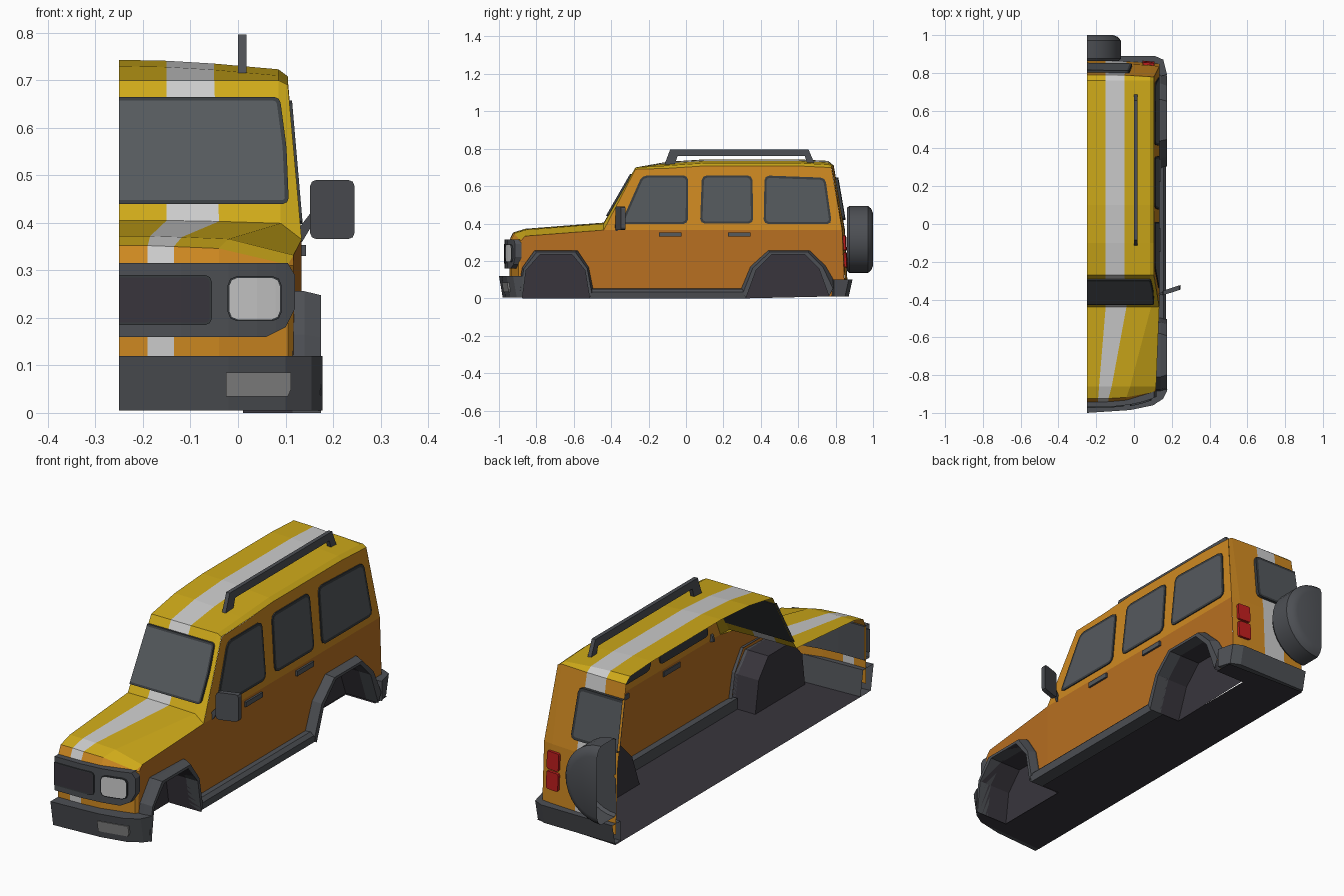
import bpy, bmesh, math
from mathutils import Vector

if "Cube" in bpy.data.objects:
    bpy.data.objects.remove(bpy.data.objects["Cube"])

CUT = -0.25  # the model is one half of a car, open along this plane


def mat(name, r, g, b):
    m = bpy.data.materials.new(name)
    m.diffuse_color = (r, g, b, 1)
    m.use_nodes = True
    m.node_tree.nodes["Principled BSDF"].inputs["Base Color"].default_value = m.diffuse_color
    return m


YELLOW = mat("yellow_paint", .62, .40, .01)
ORANGE = mat("orange_paint", .62, .25, .015)
DEEP = mat("deep_orange_paint", .48, .16, .015)
WHITE = mat("stripe_white", .62, .62, .62)
TRIM = mat("dark_trim", .075, .08, .09)
FRAME = mat("window_frame", .04, .045, .05)
GLASS = mat("tinted_glass", .09, .1, .11)
UNDER = mat("underside", .04, .036, .046)
LAMP = mat("lamp_white", .6, .6, .6)
RED = mat("lamp_red", .5, .012, .012)


def finish(name, bm, mats):
    bmesh.ops.recalc_face_normals(bm, faces=bm.faces[:])
    bmesh.ops.bisect_plane(bm, geom=bm.verts[:] + bm.edges[:] + bm.faces[:],
                           plane_co=(CUT, 0, 0), plane_no=(1, 0, 0), clear_inner=True)
    me = bpy.data.meshes.new(name)
    bm.to_mesh(me)
    bm.free()
    for m in mats:
        me.materials.append(m)
    ob = bpy.data.objects.new(name, me)
    bpy.context.collection.objects.link(ob)
    return ob


def loft(name, rows, mats, pick=lambda i, j: 0, cap=False):
    """Skin a list of equally long point rows."""
    bm = bmesh.new()
    vs = [[bm.verts.new(p) for p in r] for r in rows]
    for i in range(len(vs) - 1):
        for j in range(len(vs[0]) - 1):
            f = bm.faces.new((vs[i][j], vs[i][j + 1], vs[i + 1][j + 1], vs[i + 1][j]))
            f.material_index = pick(i, j)
    if cap:
        bm.faces.new(vs[-1])
    return finish(name, bm, mats)


def panel(name, pts, place, d0, d1, mats, r=0, inset=0, cuts=(), low=None):
    """2D outline, optionally rounded and cut, thickened d0..d1 and mapped by place(a, b, d)."""
    flat = bmesh.new()
    flat.faces.new([flat.verts.new((a, b, 0)) for a, b in pts])
    if r:
        bmesh.ops.bevel(flat, geom=flat.verts[:], offset=r, segments=2,
                        profile=.5, affect='VERTICES')
    for axis, val in cuts:
        n = Vector((axis == 0, axis == 1, 0))
        bmesh.ops.bisect_plane(flat, geom=flat.verts[:] + flat.edges[:] + flat.faces[:],
                               plane_co=n * val, plane_no=n)
    bm = bmesh.new()
    flat.verts.index_update()
    top = [bm.verts.new((v.co.x, v.co.y, d1)) for v in flat.verts]
    front = [bm.faces.new([top[v.index] for v in f.verts]) for f in flat.faces]
    if d0 != d1:
        bot = [bm.verts.new((v.co.x, v.co.y, d0)) for v in flat.verts]
        for f in flat.faces:
            bm.faces.new([bot[v.index] for v in reversed(f.verts)])
        for e in flat.edges:
            if len(e.link_faces) == 1:
                i, j = (v.index for v in e.verts)
                bm.faces.new((top[i], top[j], bot[j], bot[i]))
    flat.free()
    bm.normal_update()
    if inset:
        bmesh.ops.inset_region(bm, faces=front, thickness=inset, use_even_offset=True)
        for f in front:
            f.material_index = 1
    if low is not None:
        for f in bm.faces:
            f.material_index = int(f.calc_center_median().y < low)
    for v in bm.verts:
        v.co = place(*v.co)
    return finish(name, bm, mats)


def rect(a0, b0, a1, b1):
    return [(a0, b0), (a1, b0), (a1, b1), (a0, b1)]


# Surface maps: side, nose, windscreen, tail
def side(y, z, d):
    x = .134 - max(0, z - .365) * .029 / .335 + min(0, y + .44) * .04
    return (x + d, y, z)


def nose(x, z, d):
    return (x, -.945 + 1.1 * (x - CUT) ** 3 - d, z)


def screen(x, z, d):
    return (x, -.44 + (z - .405) * .17 / .295 - d, z)


def tail(x, z, d):
    y = .85 - (z - .365) * (.174 if z > .365 else .048)
    return (x, y - .27 * (x - CUT) ** 3 + d, z)


# Body top: nose, bonnet, windscreen frame, roof and tail in one skin with a stripe column
XF, XM = [CUT, -.19, -.135, -.04, .105], [CUT, -.185, -.118, -.02, .117]
XC, XT = [CUT, -.15, -.04, .09, .134], [CUT, -.15, -.05, .085, .105]
Z, H = [0] * 5, [0, 0, .002, .006, .04]
F, C = [0, 0, 0, 0, .01], [0, .002, .008, .02, .035]
stations = [(XF, -.945, 1.1, .05, Z), (XF, -.945, 1.1, .31, Z), (XF, -.925, .8, .352, H),
            (XM, -.86, 0, .372, H), (XC, -.44, 0, .405, H), (XT, -.27, 0, .70, F),
            (XT, -.1, 0, .73, C), (XT, .1, 0, .743, C), (XT, .6, 0, .743, C),
            (XT, .76, 0, .735, C), (XT, .79, -.27, .71, F), (XC, .85, -.27, .365, Z),
            (XC, .865, -.27, .05, Z)]
rows = [[(x, y + k * (x - CUT) ** 3, z - d) for x, d in zip(X, D)] for X, y, k, z, D in stations]
loft("body_top", rows, [YELLOW, ORANGE, WHITE],
     lambda i, j: 2 if j == 1 else (1 if i < 2 or i > 9 else 0))
# Corner between nose and front wing
loft("nose_corner", [[rows[0][4], rows[1][4], rows[2][4], rows[3][4]],
                     [side(-.88, .05, 0), side(-.88, .31, 0), side(-.87, .32, 0), side(-.86, .333, 0)]],
     [ORANGE])

# Body side, with wheel openings
ARCHES = {
    "front": ([(-.875, 0), (-.855, .15), (-.78, .235), (-.61, .235), (-.54, .15), (-.515, 0)],
              [(-.895, .06), (-.875, .165), (-.81, .256), (-.58, .256), (-.52, .165), (-.495, .04)]),
    "rear": ([(.32, 0), (.375, .15), (.46, .235), (.635, .235), (.71, .16), (.765, .01)],
             [(.295, .05), (.345, .17), (.44, .256), (.66, .256), (.745, .175), (.80, .08)])}
panel("cabin_side", [(-.44, .365), (-.27, .69), (-.1, .695), (.1, .708), (.6, .708), (.76, .70),
                     (.777, .70), (.835, .365)], side, 0, 0, [ORANGE])
panel("front_wing", [(-.44, .365), (-.86, .333), (-.88, .31), (-.89, .02)] + ARCHES["front"][0]
      + [(-.44, 0)], side, 0, 0, [ORANGE, DEEP], cuts=[(1, .17)], low=.17)
panel("door_side", [(-.44, .365), (.835, .365), (.85, .02)] + ARCHES["rear"][0][::-1]
      + [(-.44, 0)], side, 0, 0, [ORANGE, DEEP], cuts=[(1, .17)], low=.17)

# Wheel arch flares and wheel wells
for key, (inner, outer) in ARCHES.items():
    mid = [(a * .6 + c * .4, b * .6 + d * .4) for (a, b), (c, d) in zip(outer, inner)]
    at = lambda line, x: [(x, y, z) for y, z in line]
    loft(key + "_arch_flare", [at(outer, .115), at(outer, .14), at(mid, .175), at(inner, .175),
                               at(inner, .115)], [TRIM])
    loft(key + "_wheel_well", [at(inner, .17), at(inner, .01)], [UNDER], cap=True)

# Floor and sill
panel("floor", [(-.3, -.96), (.1, -.94), (.15, -.9), (.15, -.875), (.01, -.875), (.01, -.515),
                (.16, -.515), (.16, .32), (.01, .32), (.01, .765), (.16, .765), (.16, .85),
                (-.3, .87)], lambda a, b, d: (a, b, d), .004, .004, [UNDER])
panel("sill", [(.10, 0), (.165, 0), (.17, .035), (.155, .05), (.10, .055)],
      lambda a, b, d: (a, d, b), -.515, .32, [TRIM])

# Bumpers, tucked in at the bottom edge
panel("front_bumper", [(-.35, -1), (-.25, -1), (-.02, -.985), (.1, -.96), (.155, -.925),
                       (.178, -.875), (.10, -.875), (.06, -.91), (-.35, -.93)],
      lambda a, b, d: (a, b + (.02 if d < .05 and b < -.9 else 0), d), .005, .12, [TRIM])
panel("rear_bumper", [(-.35, .89), (.11, .89), (.155, .87), (.175, .79), (.10, .775), (.10, .83),
                      (-.35, .83)],
      lambda a, b, d: (a, b - (.02 if d < .05 and b > .85 else 0), d), .01, .1, [TRIM])
panel("bumper_lamp", [(-.025, .035), (.105, .035), (.112, .05), (.112, .085), (-.025, .085)],
      lambda x, z, d: (x, -.985 + (x + .02) * .208 + .02 * (1 - z / .12) - d, z),
      -.005, .004, [mat("lamp_grey", .25, .25, .25)])

# Grille surround, grille and headlight
bend = [(0, v) for v in (-.12, -.02, .04, .08, .1)]
panel("grille_surround", [(-.35, .16), (.06, .16), (.10, .18), (.12, .22), (.12, .29),
                          (.105, .315), (-.35, .315)], nose, -.01, .025, [TRIM], cuts=bend)
panel("grille", rect(-.35, .185, -.055, .29), nose, .02, .029, [FRAME, UNDER], r=.014,
      inset=.005, cuts=bend)
panel("headlight", rect(-.022, .193, .092, .288), nose, .015, .033, [FRAME, LAMP], r=.02,
      inset=.004, cuts=bend)

# Windows
panel("windscreen", [(-.35, .44), (.107, .44), (.102, .56), (.088, .665), (-.35, .665)],
      screen, -.004, .009, [FRAME, GLASS], r=.012, inset=.008)
panel("rear_window", [(-.35, .42), (-.01, .42), (-.025, .645), (-.35, .645)],
      tail, -.004, .014, [FRAME, GLASS], r=.02, inset=.012)
windows = {"front": [(-.35, .397), (.01, .397), (.012, .657), (-.235, .657)],
           "middle": [(.075, .4), (.36, .4), (.355, .657), (.085, .657)],
           "rear": [(.415, .397), (.78, .397), (.745, .645), (.42, .657)]}
for key, pts in windows.items():
    panel(key + "_side_window", pts, side, -.004, .005, [FRAME, GLASS], r=.025, inset=.012)

# Door handles
for key, y in (("front", -.145), ("rear", .225)):
    panel(key + "_door_handle", rect(y, .33, y + .12, .353), side, -.005, .009, [TRIM, GLASS],
          inset=.004)

# Tail lamps
for key, z in (("lower", .165), ("upper", .255)):
    panel(key + "_tail_lamp", rect(.045, z, .108, z + .08), tail, -.004, .012, [RED], r=.008)

# Spare wheel: half revolve on the tailgate
ring = [math.pi * (i / 16 - .5) for i in range(17)]
prof = [(.01, .862), (.17, .862), (.18, .875), (.18, .972), (.165, .99), (.14, 1), (.001, 1)]
wheel = loft("spare_wheel", [[(CUT + r * math.cos(t), y, .315 + r * math.sin(t)) for t in ring]
                             for r, y in prof], [TRIM])
bpy.context.view_layer.objects.active = wheel
wheel.select_set(True)
bpy.ops.object.shade_smooth_by_angle(angle=math.radians(30))

# Wing mirror
blade = lambda x, z, d: (x, -.37 + (x - .14) * .33 + d, z)
panel("mirror", rect(.152, .366, .245, .49), blade, -.012, .012, [TRIM], r=.012)
panel("mirror_arm", [(.12, .36), (.135, .36), (.165, .41), (.16, .43), (.125, .385)],
      blade, -.006, .006, [TRIM])

# Roof rail
panel("roof_rail", [(-.115, .715), (-.085, .796), (.655, .796), (.69, .715), (.65, .715),
                    (.635, .76), (-.045, .76), (-.06, .715)],
      lambda y, z, d: (d, y, z), 0, .018, [TRIM])
